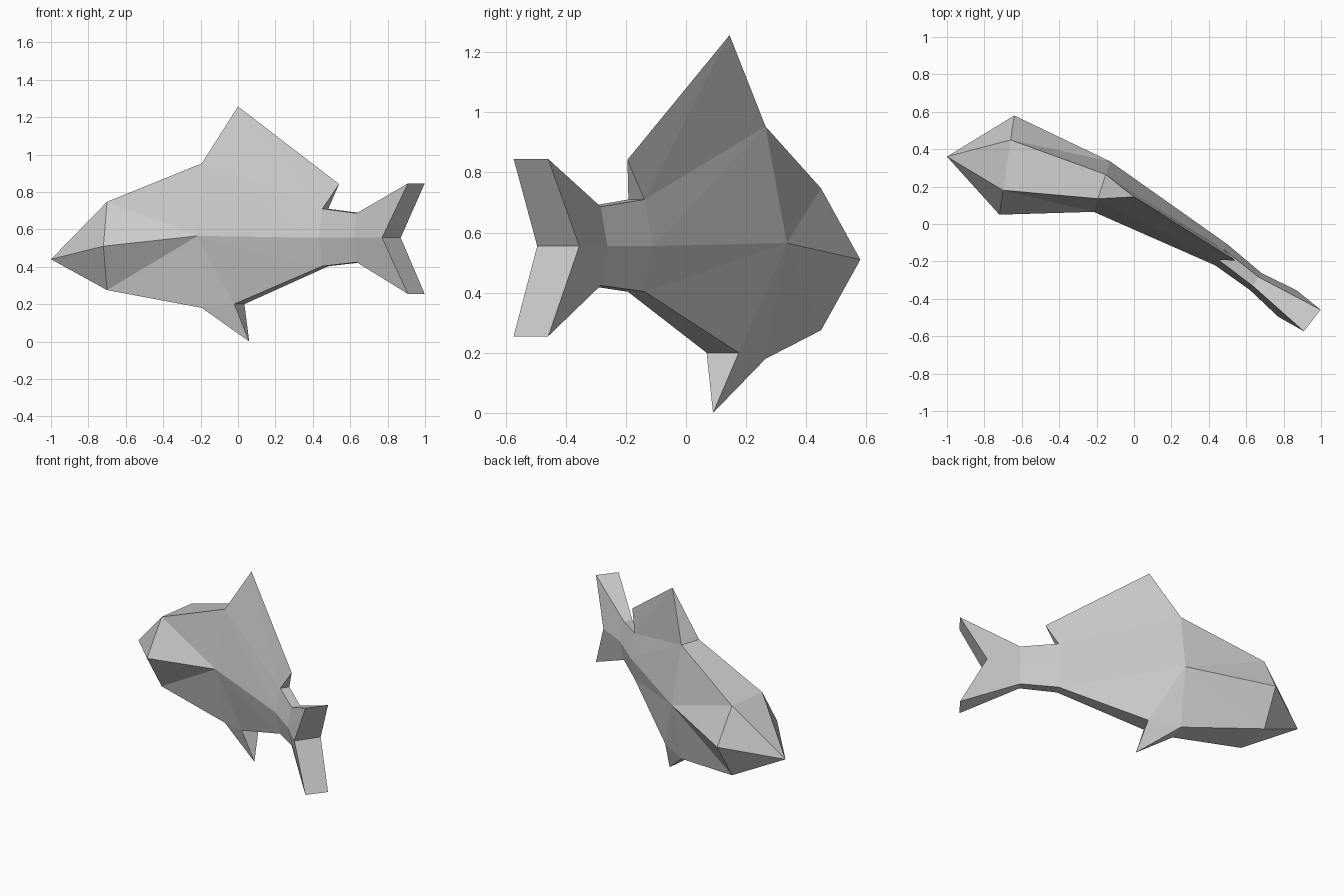
import bpy, bmesh
from math import radians, sin, cos

cube = bpy.data.objects.get("Cube")
if cube:
    bpy.data.objects.remove(cube, do_unlink=True)

# Stations along the bent spine: centre x, centre y, heading in degrees
SPINE = {
    "head": (-0.68, 0.315, -8.5),
    "body": (-0.172, 0.20, -18),
    "belly": (0.007, 0.122, -27),
    "waist": (0.467, -0.165, -31),
    "stem": (0.65, -0.307, -34),
    "fork": (0.82, -0.425, -35.5),
    "tip": (0.953, -0.516, -38),
}

# Cross-section points: station, height, half width
SECTION = {
    "head_top": ("head", 0.747, 0.136),
    "head_mid": ("head", 0.51, 0.268),
    "head_low": ("head", 0.275, 0.136),
    "body_top": ("body", 0.953, 0.068),
    "body_mid": ("body", 0.565, 0.142),
    "body_low": ("body", 0.18, 0.068),
    "belly_low": ("belly", 0.20, 0.06),
    "waist_top": ("waist", 0.71, 0.031),
    "waist_mid": ("waist", 0.555, 0.065),
    "waist_low": ("waist", 0.403, 0.033),
    "stem_top": ("stem", 0.686, 0.028),
    "stem_mid": ("stem", 0.555, 0.055),
    "stem_low": ("stem", 0.424, 0.028),
    "fork_mid": ("fork", 0.555, 0.086),
    "tail_top": ("tip", 0.845, 0.073),
    "tail_low": ("tip", 0.255, 0.073),
}

# Single points on the middle plane
RIDGE = {
    "nose": (-1.0, 0.36, 0.44),
    "dorsal_peak": (0.0, 0.145, 1.257),
    "dorsal_end": (0.54, -0.195, 0.842),
    "fin_tip": (0.06, 0.09, 0.0),
}

# Faces of one flank, repeated on the other
FLANK = [
    ("nose", "head_top", "head_mid"),
    ("nose", "head_mid", "head_low"),
    ("head_top", "body_top", "body_mid"),
    ("head_top", "body_mid", "head_mid"),
    ("head_mid", "body_mid", "head_low"),
    ("head_low", "body_mid", "body_low"),
    ("body_top", "waist_mid", "body_mid"),
    ("body_top", "waist_top", "waist_mid"),
    ("body_top", "dorsal_peak", "waist_top"),
    ("dorsal_peak", "dorsal_end", "waist_top"),
    ("body_mid", "waist_mid", "waist_low"),
    ("body_mid", "waist_low", "belly_low"),
    ("body_mid", "belly_low", "body_low"),
    ("body_low", "belly_low", "fin_tip"),
    ("waist_top", "stem_top", "stem_mid", "waist_mid"),
    ("waist_mid", "stem_mid", "stem_low", "waist_low"),
    ("stem_top", "tail_top", "fork_mid", "stem_mid"),
    ("stem_mid", "fork_mid", "tail_low", "stem_low"),
]

# Outline that joins the two flanks
RIM = [
    "nose", "head_top", "body_top", "dorsal_peak", "dorsal_end", "waist_top",
    "stem_top", "tail_top", "fork_mid", "tail_low", "stem_low", "waist_low",
    "belly_low", "fin_tip", "body_low", "head_low",
]

bm = bmesh.new()
points = {}
for name, co in RIDGE.items():
    v = bm.verts.new(co)
    points[name] = (v, v)
for name, (station, z, half) in SECTION.items():
    x, y, heading = SPINE[station]
    a = radians(heading)
    points[name] = tuple(
        bm.verts.new((x - s * half * sin(a), y + s * half * cos(a), z))
        for s in (-1, 1))

# Two flanks
for names in FLANK:
    bm.faces.new([points[n][0] for n in names])
    bm.faces.new([points[n][1] for n in reversed(names)])

# Strip along the back, tail end and belly
for a, b in zip(RIM, RIM[1:] + RIM[:1]):
    loop = list(dict.fromkeys(
        [points[a][0], points[a][1], points[b][1], points[b][0]]))
    if len(loop) > 2:
        bm.faces.new(loop)

bmesh.ops.recalc_face_normals(bm, faces=bm.faces[:])

mesh = bpy.data.meshes.new("fish")
bm.to_mesh(mesh)
bm.free()

# Plain grey
grey = bpy.data.materials.new("light_grey")
grey.use_nodes = True
color = (0.6, 0.6, 0.6, 1)
grey.diffuse_color = color
grey.node_tree.nodes["Principled BSDF"].inputs["Base Color"].default_value = color
mesh.materials.append(grey)

fish = bpy.data.objects.new("fish", mesh)
bpy.context.scene.collection.objects.link(fish)
